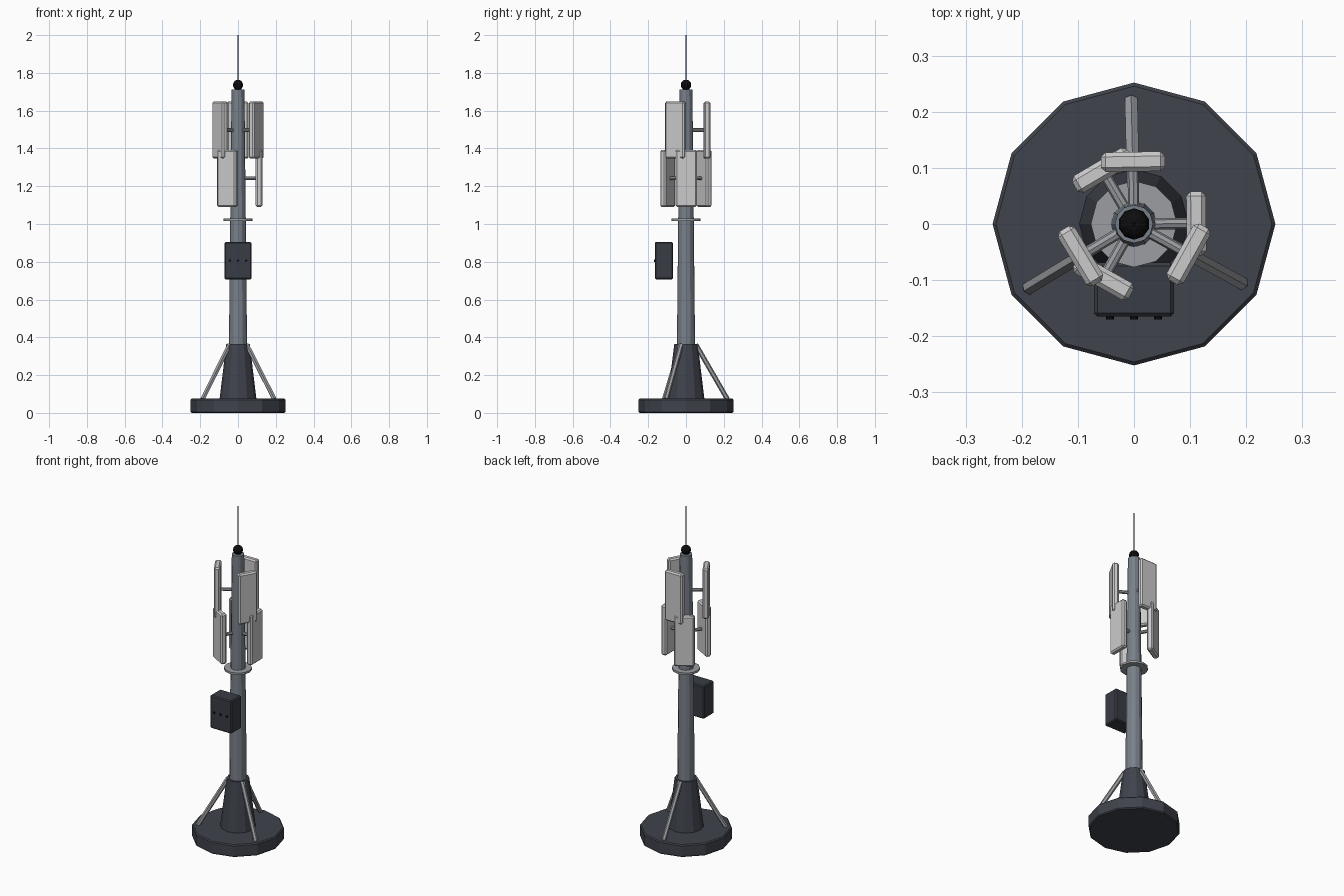
import bpy
from math import radians, cos, sin
from mathutils import Vector

if "Cube" in bpy.data.objects:
    bpy.data.objects.remove(bpy.data.objects["Cube"])


def material(name, rgb):
    m = bpy.data.materials.new(name)
    m.diffuse_color = (*rgb, 1)
    m.use_nodes = True
    m.node_tree.nodes["Principled BSDF"].inputs["Base Color"].default_value = m.diffuse_color
    return m


DARK = material("dark_metal", (0.050, 0.056, 0.072))
STEEL = material("pole_steel", (0.19, 0.215, 0.25))
LIGHT = material("light_steel", (0.33, 0.34, 0.36))
PANEL = material("panel_white", (0.60, 0.62, 0.62))
BOX = material("box_metal", (0.040, 0.045, 0.058))
BLACK = material("black", (0.004, 0.004, 0.005))


def finish(name, mat, bevel=0):
    o = bpy.context.object
    o.name = name
    o.data.materials.append(mat)
    if bevel:
        b = o.modifiers.new("bevel", 'BEVEL')
        b.width = bevel
        b.segments = 1
        b.limit_method = 'ANGLE'
        b.angle_limit = radians(40)
    return o


def round_part(name, mat, r1, r2, z0, z1, sides=12, bevel=0):
    bpy.ops.mesh.primitive_cone_add(vertices=sides, radius1=r1, radius2=r2,
                                    depth=z1 - z0, location=(0, 0, (z0 + z1) / 2))
    return finish(name, mat, bevel)


def rod(name, mat, a, b, r, sides):
    a, b = Vector(a), Vector(b)
    d = b - a
    bpy.ops.mesh.primitive_cylinder_add(vertices=sides, radius=r, depth=d.length,
                                        location=(a + b) / 2,
                                        rotation=d.to_track_quat('Z', 'Y').to_euler())
    return finish(name, mat)


def block(name, mat, size, loc, turn=0, bevel=0):
    bpy.ops.mesh.primitive_cube_add(size=1, location=loc)
    o = bpy.context.object
    for v in o.data.vertices:
        v.co = Vector(size) * v.co
    o.rotation_euler.z = turn
    return finish(name, mat, bevel)


def polar(r, deg, z):
    return (r * cos(radians(deg)), r * sin(radians(deg)), z)


# Base plate, foot cone, tapered mast, collar
round_part("base_plate", DARK, 0.252, 0.252, 0, 0.075, bevel=0.006)
round_part("foot_cone", DARK, 0.098, 0.062, 0.07, 0.365)
round_part("mast", STEEL, 0.051, 0.034, 0.07, 1.713)
round_part("collar", LIGHT, 0.077, 0.077, 1.017, 1.029)

# Tip ball and whip antenna
bpy.ops.mesh.primitive_uv_sphere_add(segments=10, ring_count=8, radius=0.028,
                                     location=(0, 0, 1.736))
finish("tip_ball", BLACK)
round_part("whip_antenna", BLACK, 0.004, 0.003, 1.74, 2.0, sides=6)

# Three diagonal braces
for k in range(3):
    a = 91.3 + 120 * k
    rod("brace", LIGHT, polar(0.219, a, 0.073), polar(0.052, a, 0.362), 0.013, 6)

# Two tiers of panels, each on a short arm
for tier, start, z in (("upper", 91, 1.497), ("lower", 0.5, 1.242)):
    for k in range(3):
        a = start + 120 * k
        rod(tier + "_arm", LIGHT, polar(0.02, a, z), polar(0.10, a, z), 0.010, 8)
        block(tier + "_panel", PANEL, (0.035, 0.114, 0.302), polar(0.111, a, z),
              radians(a), 0.008)

# Equipment box with three indicator studs
block("equipment_box", BOX, (0.142, 0.096, 0.198), (0, -0.117, 0.806), 0, 0.006)
for x in (-0.043, 0, 0.043):
    rod("indicator", BLACK, (x, -0.160, 0.806), (x, -0.170, 0.806), 0.007, 8)
